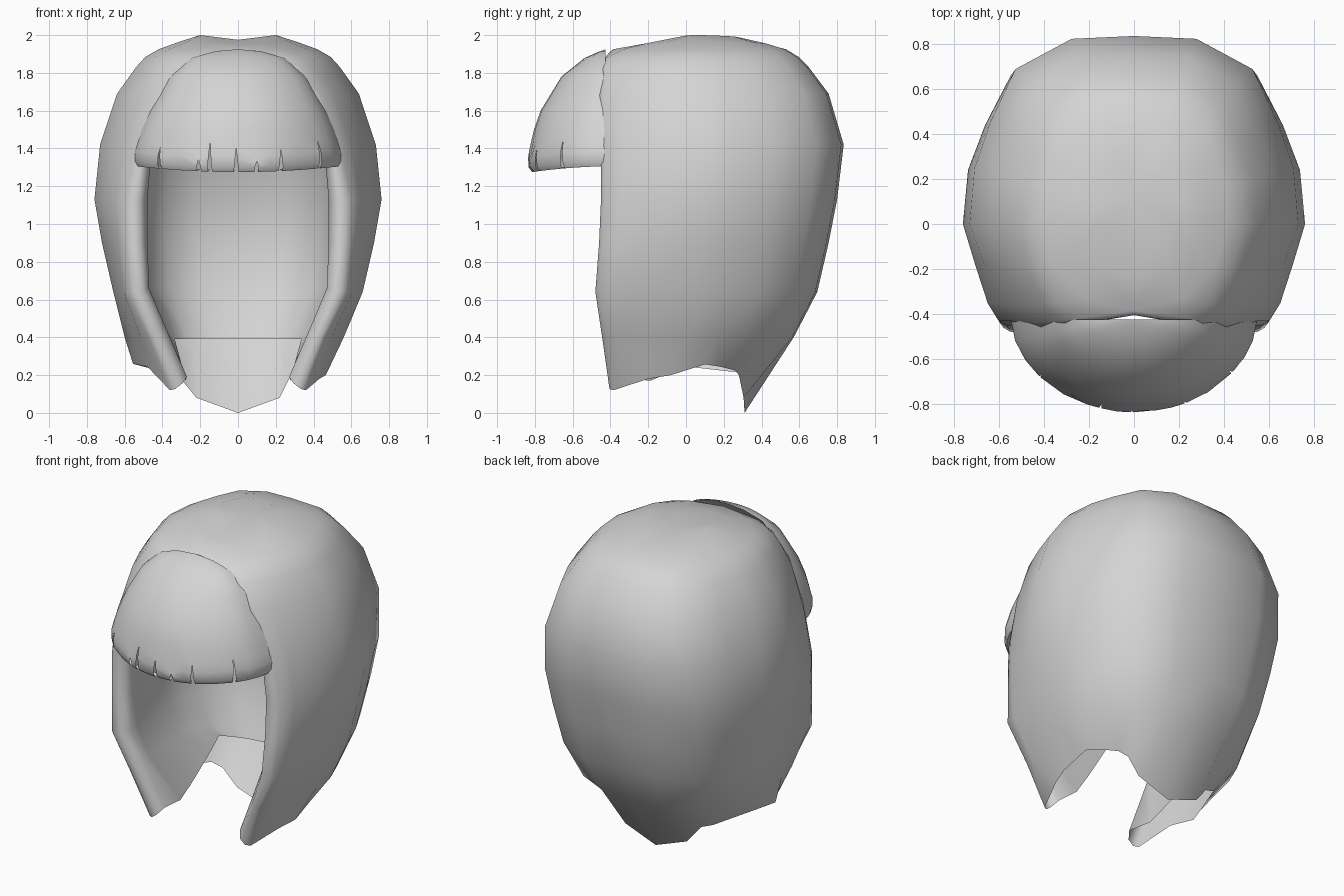
import bpy, bmesh
from math import sin, cos, radians

cube = bpy.data.objects.get("Cube")
if cube:
    bpy.data.objects.remove(cube, do_unlink=True)

grey = bpy.data.materials.new("plain_grey")
grey.use_nodes = True
grey.diffuse_color = (0.66, 0.66, 0.66, 1)
grey.node_tree.nodes["Principled BSDF"].inputs["Base Color"].default_value = (0.66, 0.66, 0.66, 1)


def finish(bm, name, angle):
    bmesh.ops.remove_doubles(bm, verts=bm.verts, dist=0.0005)
    bmesh.ops.recalc_face_normals(bm, faces=bm.faces)
    mesh = bpy.data.meshes.new(name)
    bm.to_mesh(mesh)
    bm.free()
    mesh.materials.append(grey)
    obj = bpy.data.objects.new(name, mesh)
    bpy.context.collection.objects.link(obj)
    bpy.ops.object.select_all(action='DESELECT')
    obj.select_set(True)
    bpy.context.view_layer.objects.active = obj
    bpy.ops.object.shade_smooth_by_angle(angle=radians(angle))


def half_ring(z, w, yb, xf, yf, yw=0.0, dip=0.0):
    """Half of a horizontal ring: centre back, widest side, front edge."""
    back = [(0, 1), (.38, .985), (.72, .825), (.87, .55), (.97, .30), (1, 0)]
    pts = [[w * x, yw + (yb - yw) * y, z] for x, y in back]
    # Front quarter: round at the crown, nearly straight beside the face
    k = min(xf / .5, 1.0)
    for (xr, yr), (xs, ys) in (((.87, .50), (.66, .42)), ((.50, .87), (.31, .82)), ((0, 1), (0, 1))):
        x, y = xr + (xs - xr) * k, yr + (ys - yr) * k
        pts.append([xf + (w - xf) * x, yw + (yf - yw) * y, z])
    for p in pts:
        p[2] -= dip * (1 - p[0] / w)
    return pts


# Hair shell: rows of (z, half width, back y, front edge x, front edge y, widest y, parting dip)
outer_rows = [
    (2.00, .20, .30, 0, -.04, .03, .025),
    (1.965, .31, .43, 0, -.24, .03, .015),
    (1.925, .42, .53, 0, -.385, .02, 0),
    (1.885, .49, .595, .23, -.415),
    (1.83, .54, .65, .32, -.43),
    (1.69, .64, .755, .43, -.44),
    (1.42, .73, .835, .54, -.43),
    (1.13, .76, .80, .60, -.43),
    (.90, .72, .755, .595, -.44),
    (.64, .66, .695, .58, -.46),
]
inner_rows = [
    (1.80, .14, .12, 0, -.05, .02, 0),
    (1.79, .23, .17, 0, -.20, 0, 0),
    (1.76, .32, .21, 0, -.36, 0, 0),
    (1.73, .37, .24, .14, -.38),
    (1.68, .41, .27, .24, -.38),
    (1.56, .47, .34, .36, -.38),
    (1.36, .52, .42, .46, -.38),
    (1.13, .53, .48, .48, -.39),
    (.90, .53, .50, .48, -.40),
    (.66, .50, .46, .47, -.42),
]
inner_low = (.48, .42, .40, .395, -.40)
inner_hem = [(0, .37, .39), (.15, .35, .39), (.26, .32, .39), (.335, .285, .39), (.32, .18, .335),
             (.305, .06, .28), (.29, -.07, .22), (.28, -.19, .17), (.27, -.365, .19)]
# Each side has its own lowest ring and ragged hem, from centre back round to the strand tip
side_ends = {
    1: ((.40, .56, .57, .465, -.425),
        [(0, .31, 0), (.22, .305, .08), (.28, .28, .2), (.335, .26, .225), (.41, .18, .245),
         (.455, .10, .257), (.465, -.08, .20), (.43, -.20, .18), (.36, -.385, .12)]),
    -1: ((.40, .60, .57, .475, -.425),
         [(0, .31, 0), (.22, .305, .08), (.31, .285, .19), (.38, .27, .215), (.44, .137, .23),
          (.50, .005, .245), (.556, -.12, .26), (.48, -.24, .245), (.36, -.385, .12)]),
}


def with_rim(out, inn):
    """Join an outer and an inner half ring with two rounded rim points."""
    p, q = out[-1], inn[-1]
    rim = []
    for t, push in ((.3, .02), (.7, .018)):
        rim.append((p[0] + (q[0] - p[0]) * t, p[1] - push, p[2] + (q[2] - p[2]) * t * t))
    return out + rim + inn[::-1]


bm = bmesh.new()


def add_face(verts):
    # Faces lying in the centre plane are left out
    if any(abs(v.co.x) > 0.001 for v in verts):
        bm.faces.new(verts)


for side, (low_ring, outer_hem) in side_ends.items():
    outers, inners = outer_rows + [low_ring], inner_rows + [inner_low]
    grid = [with_rim(half_ring(*o), half_ring(*i)) for o, i in zip(outers, inners)]
    grid.append(with_rim(outer_hem, inner_hem))
    rows = [[bm.verts.new((side * x, y, z)) for x, y, z in row] for row in grid]
    for upper, lower in zip(rows, rows[1:]):
        for c in range(len(upper) - 1):
            add_face((upper[c], lower[c], lower[c + 1], upper[c + 1]))
    # Crown caps of the outer and inner surfaces
    for centre, cols in (((0, .12, 1.975), rows[0][:9]), ((0, .02, 1.805), rows[0][11:])):
        pole = bm.verts.new(centre)
        for a, b in zip(cols, cols[1:]):
            add_face((pole, a, b))
finish(bm, "hair_shell", 75)

# Fringe: half dome with narrow slits cut up from its lower edge; rows of (z, half width, depth)
profile = [(1.925, 0, 0), (1.915, .12, .03), (1.88, .245, .11), (1.78, .36, .235), (1.60, .465, .345),
           (1.50, .51, .38), (1.36, .547, .412), (1.30, .547, .408), (1.275, .535, .39)]
BACK = -.425


def dome(z, phi):
    """Point on the fringe at height z and angle phi from the front."""
    for (z1, w1, d1), (z0, w0, d0) in zip(profile, profile[1:]):
        if z >= z0 - 1e-6:
            t = (z1 - z) / (z1 - z0)
            w, d = w1 + (w0 - w1) * t, d1 + (d0 - d1) * t
            break
    a = radians(phi)
    lift = .03 * sin(a) ** 2 * max(0.0, min(1.0, (1.5 - z) / .2))
    return (w * sin(a), BACK - d * max(cos(a), 0.0) ** 1.1, z + lift)


slits = {-50: 1.40, -22.5: 1.34, -16: 1.44, -1: 1.40, 10.5: 1.33, 24.7: 1.40, 53: 1.44}
columns = sorted(list(slits) + [-90, -75, -62, -35, -8, 18, 37, 64, 75, 90])

bm = bmesh.new()
sides = []   # each column as seen from its left and its right neighbour
for phi in columns:
    top = slits.get(phi, 1.42)
    upper = [bm.verts.new(dome(z, phi)) for z, w, d in profile[:6]] + [bm.verts.new(dome(top, phi))]
    pair = []
    for s in (-1, 1):
        half = 1.2 if phi in slits else 0.0
        mid = top + (1.30 - top) * .5
        low = [bm.verts.new(dome(mid, phi + s * half * .45)),
               bm.verts.new(dome(1.30, phi + s * half * .9)),
               bm.verts.new(dome(1.275, phi + s * half))]
        # Lower edge curled inwards
        x, y, z = dome(1.275, phi + s * half)
        low.append(bm.verts.new((x * .93, BACK + (y - BACK) * .93, z + .01)))
        pair.append(upper + low)
    sides.append(pair)
for left, right in zip(sides, sides[1:]):
    a, b = left[1], right[0]
    bm.faces.new((a[0], a[1], b[1]))
    for r in range(1, len(a) - 1):
        bm.faces.new((a[r], a[r + 1], b[r + 1], b[r]))
finish(bm, "fringe", 60)
